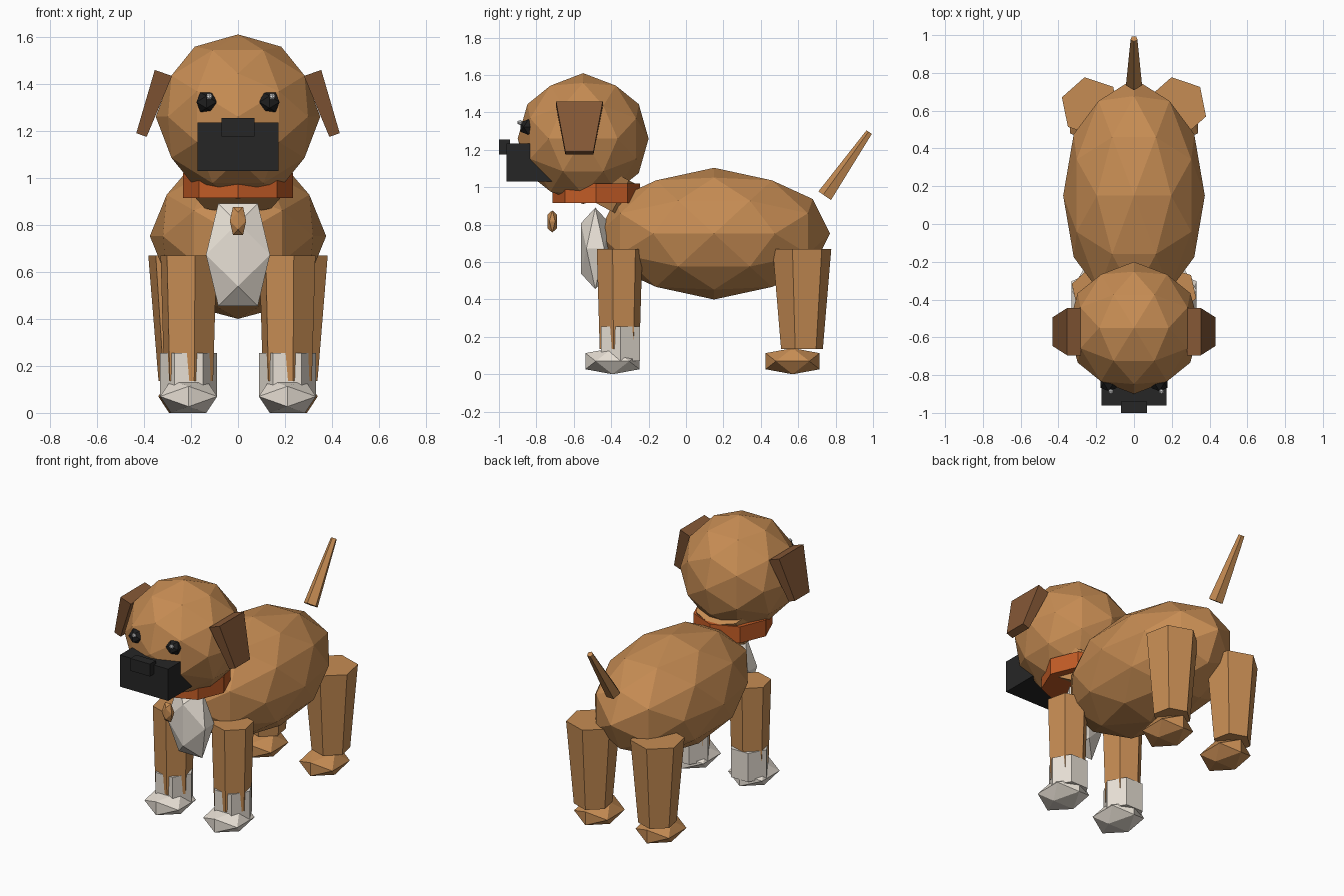
import bpy, bmesh, math
from mathutils import Matrix, Vector

if "Cube" in bpy.data.objects:
    bpy.data.objects.remove(bpy.data.objects["Cube"])


def srgb(r, g, b):
    lin = [((c / 255 + 0.055) / 1.055) ** 2.4 if c > 10 else c / 255 / 12.92 for c in (r, g, b)]
    return (*lin, 1.0)


def material(name, *rgb):
    m = bpy.data.materials.new(name)
    m.diffuse_color = srgb(*rgb)
    m.use_nodes = True
    m.node_tree.nodes["Principled BSDF"].inputs["Base Color"].default_value = m.diffuse_color
    return m


FUR = material("tan fur", 198, 140, 83)
EAR = material("dark brown", 133, 88, 54)
WHITE = material("cream white", 232, 224, 213)
BLACK = material("soft black", 38, 38, 38)
EYE = material("eye black", 30, 30, 30)
GLINT = material("glint white", 255, 255, 255)
COLLAR = material("collar orange", 195, 92, 38)


def finish(name, bm, mat, loc, rot=(0, 0, 0)):
    bmesh.ops.recalc_face_normals(bm, faces=bm.faces)
    me = bpy.data.meshes.new(name)
    bm.to_mesh(me)
    bm.free()
    me.materials.append(mat)
    ob = bpy.data.objects.new(name, me)
    ob.location = loc
    ob.rotation_euler = rot
    bpy.context.collection.objects.link(ob)
    return ob


def ball(name, mat, loc, radii, detail=0):
    """Icosahedron with edges facing the axes, optionally split once."""
    bm = bmesh.new()
    t = (1 + 5 ** 0.5) / 2
    for a in (-1, 1):
        for b in (-t, t):
            for co in ((a, 0, b), (0, b, a), (b, a, 0)):
                bm.verts.new(co)
    bmesh.ops.convex_hull(bm, input=bm.verts)
    if detail:
        bmesh.ops.subdivide_edges(bm, edges=bm.edges[:], cuts=1, use_grid_fill=True)
    for v in bm.verts:
        n = v.co.normalized()
        v.co = [n[i] * radii[i] for i in range(3)]
    return finish(name, bm, mat, loc)


def tube(name, mat, loc, r_low, r_top, height, sides, turn=0.0, tilt=0.0):
    """Closed tapered prism centred on loc; first corner points to the front."""
    bm = bmesh.new()
    rings = []
    for r, z in ((r_low, -height / 2), (r_top, height / 2)):
        angles = [turn + math.tau * i / sides for i in range(sides)]
        rings.append([bm.verts.new((r * math.sin(a), -r * math.cos(a), z)) for a in angles])
    low, top = rings
    bm.faces.new(low)
    bm.faces.new(top)
    for i in range(sides):
        j = (i + 1) % sides
        bm.faces.new((low[i], low[j], top[j], top[i]))
    return finish(name, bm, mat, loc, (tilt, 0, 0))


def box(name, mat, loc, size, taper=1.0, lean=0.0):
    """Box whose lower end is scaled by taper."""
    bm = bmesh.new()
    bmesh.ops.create_cube(bm, size=1)
    for v in bm.verts:
        k = taper if v.co.z < 0 else 1
        v.co = Vector((v.co.x * size[0] * k, v.co.y * size[1] * k, v.co.z * size[2]))
    return finish(name, bm, mat, loc, (0, lean, 0))


# Body, neck and head
ball("body", FUR, (0, 0.15, 0.752), (0.375, 0.62, 0.352), 1)
tube("neck", FUR, (0, -0.475, 1.02), 0.2, 0.2, 0.19, 8, tilt=-0.49)
ball("head", FUR, (0, -0.55, 1.26), (0.35, 0.35, 0.35), 1)
ball("chest_patch", WHITE, (0, -0.485, 0.673), (0.16, 0.09, 0.256))

# Muzzle and nose
box("muzzle", BLACK, (0, -0.83, 1.132), (0.345, 0.26, 0.205))
box("nose", BLACK, (0, -0.97, 1.215), (0.14, 0.06, 0.08))

# Collar and tag
tube("collar", COLLAR, (0, -0.48, 0.967), 0.235, 0.235, 0.105, 8)
ball("collar_tag", FUR, (0, -0.715, 0.817), (0.041, 0.029, 0.07))

# Tail
tube("tail", FUR, (0, 0.863, 1.123), 0.045, 0.019, 0.415, 5, tilt=-0.604)

for side, s in (("left", -1), ("right", 1)):
    # Eyes and glints
    ball(side + "_eye", EYE, (s * 0.134, -0.842, 1.322), (0.05, 0.05, 0.049))
    ball(side + "_eye_glint", GLINT, (s * 0.134 + 0.012, -0.887, 1.346), (0.015, 0.015, 0.015))
    # Ears
    box(side + "_ear", EAR, (s * 0.364, -0.57, 1.314), (0.078, 0.25, 0.28), 0.6, -s * 0.34)
    # Front legs with socks
    tube(side + "_front_leg", FUR, (s * 0.21, -0.355, 0.403), 0.109, 0.125, 0.535, 6, turn=0.22)
    tube(side + "_front_sock", WHITE, (s * 0.21, -0.35, 0.163), 0.121, 0.121, 0.185, 6, turn=math.pi / 6)
    ball(side + "_front_paw", WHITE, (s * 0.21, -0.393, 0.07), (0.143, 0.17, 0.082))
    # Hind legs
    tube(side + "_hind_leg", FUR, (s * 0.23, 0.62, 0.403), 0.114, 0.16, 0.535, 6, turn=0.2)
    ball(side + "_hind_paw", FUR, (s * 0.22, 0.57, 0.07), (0.14, 0.17, 0.082))
